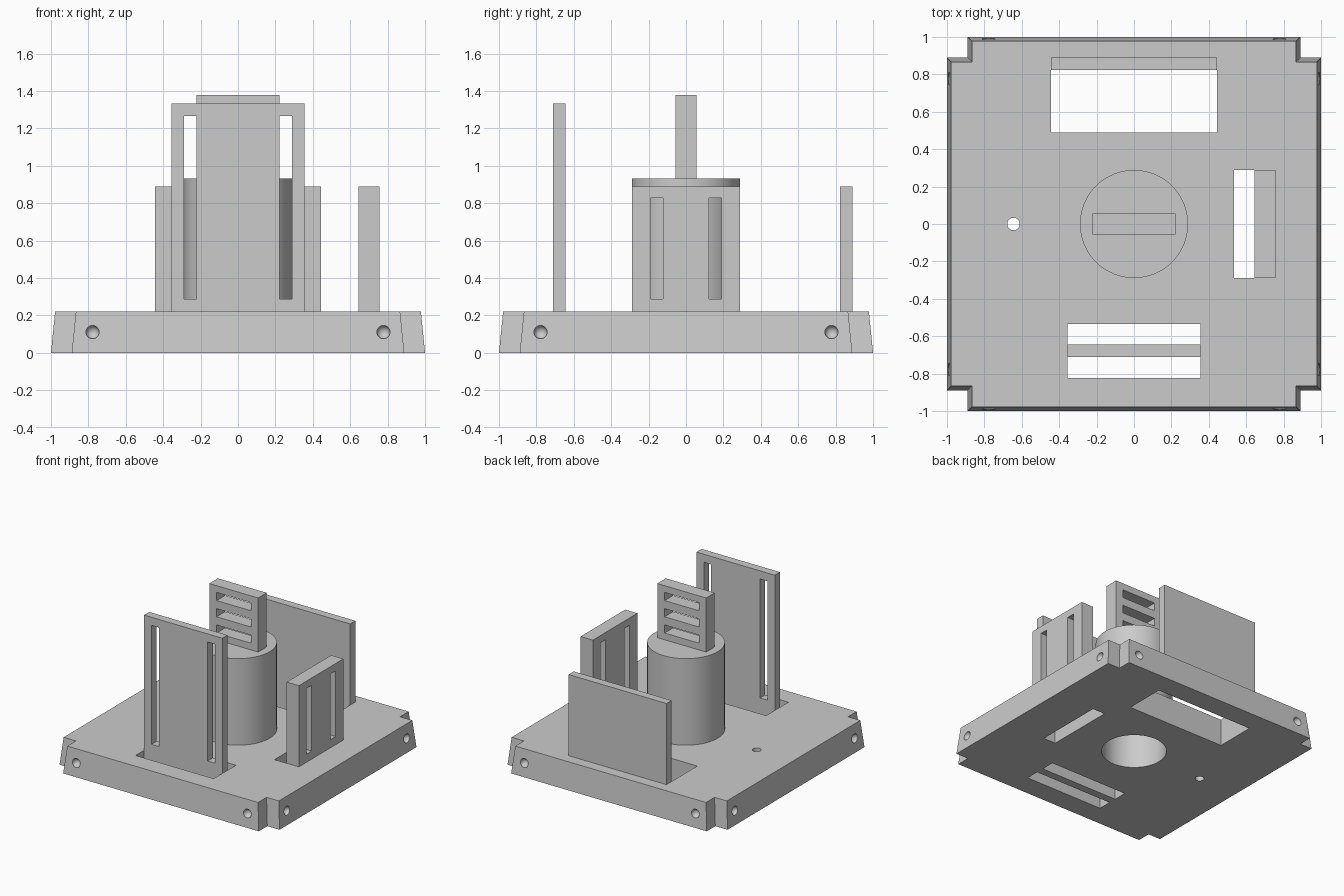
import bpy, bmesh, math
from mathutils import Matrix, Vector

U = 1 / 45  # design unit: the base is 90 units wide

cube = bpy.data.objects.get("Cube")
if cube:
    bpy.data.objects.remove(cube, do_unlink=True)

grey = bpy.data.materials.new("light_grey")
grey.use_nodes = True
grey.diffuse_color = (0.6, 0.6, 0.6, 1)
grey.node_tree.nodes["Principled BSDF"].inputs["Base Color"].default_value = (0.6, 0.6, 0.6, 1)


def add_box(bm, x0, x1, y0, y1, z0, z1):
    size = Matrix.Diagonal((x1 - x0, y1 - y0, z1 - z0, 1))
    centre = Matrix.Translation(((x0 + x1) / 2, (y0 + y1) / 2, (z0 + z1) / 2))
    bmesh.ops.create_cube(bm, size=1, matrix=centre @ size)


def add_cylinder(bm, x, y, r, z0, z1, segments=64):
    bmesh.ops.create_cone(bm, cap_ends=True, segments=segments, radius1=r, radius2=r,
                          depth=z1 - z0, matrix=Matrix.Translation((x, y, (z0 + z1) / 2)))


def make_object(name, bm):
    bmesh.ops.scale(bm, vec=(U, U, U), verts=bm.verts)
    bmesh.ops.recalc_face_normals(bm, faces=bm.faces)
    mesh = bpy.data.meshes.new(name)
    bm.to_mesh(mesh)
    bm.free()
    mesh.materials.append(grey)
    obj = bpy.data.objects.new(name, mesh)
    bpy.context.collection.objects.link(obj)
    return obj


def select(obj):
    bpy.ops.object.select_all(action='DESELECT')
    obj.select_set(True)
    bpy.context.view_layer.objects.active = obj


def cut(obj, cutter_bm):
    cutter = make_object(obj.name + "_cutter", cutter_bm)
    cutter.hide_render = True
    mod = obj.modifiers.new("cut", 'BOOLEAN')
    mod.operation = 'DIFFERENCE'
    mod.solver = 'EXACT'
    mod.object = cutter
    select(obj)
    bpy.ops.object.modifier_apply(modifier="cut")
    bpy.data.objects.remove(cutter, do_unlink=True)


def smooth(obj):
    select(obj)
    bpy.ops.object.shade_smooth_by_angle(angle=math.radians(30))


def slotted_panel(name, box, slots=()):
    bm = bmesh.new()
    add_box(bm, *box)
    obj = make_object(name, bm)
    if slots:
        cutter = bmesh.new()
        for slot in slots:
            add_box(cutter, *slot)
        cut(obj, cutter)
    return obj


# Tapered base with notched corners
def outline(outer, notch, z):
    pts = []
    for turn in range(4):
        rot = Matrix.Rotation(turn * math.pi / 2, 3, 'Z')
        pts += [rot @ Vector(p) for p in ((outer, notch, z), (notch, notch, z), (notch, outer, z))]
    return pts


bm = bmesh.new()
bottom = [bm.verts.new(p) for p in outline(45, 40, 0)]
top = [bm.verts.new(p) for p in outline(44, 39, 10)]
bm.faces.new(bottom[::-1])
bm.faces.new(top)
for i in range(len(top)):
    j = (i + 1) % len(top)
    bm.faces.new((bottom[i], bottom[j], top[j], top[i]))
base = make_object("base", bm)

# Openings through the base, and round dimples on its sides
cutter = bmesh.new()
add_box(cutter, -16, 16, -37, -32, -1, 11)
add_box(cutter, -16, 16, -29, -24, -1, 11)
add_box(cutter, -20, 20, 22, 37, -1, 11)
add_box(cutter, 24, 29, -13, 13, -1, 11)
add_cylinder(cutter, -29, 0, 1.5, -1, 11, 32)
add_cylinder(cutter, 0, 0, 11, -1, 11)
for turn in range(4):
    rot = Matrix.Rotation(turn * math.pi / 2, 4, 'Z')
    for side in (-35, 35):
        bmesh.ops.create_uvsphere(cutter, u_segments=24, v_segments=12, radius=1.6,
                                  matrix=rot @ Matrix.Translation((side, -44.5, 5)))
cut(base, cutter)
smooth(base)

# Hollow central drum, open underneath
bm = bmesh.new()
add_cylinder(bm, 0, 0, 13, 10, 42)
drum = make_object("drum", bm)
cutter = bmesh.new()
add_cylinder(cutter, 0, 0, 11, 9, 40)
cut(drum, cutter)
smooth(drum)

# Blade on the drum with three horizontal slots
slotted_panel("drum_blade", (-10, 10, -2.5, 2.5, 42, 62),
              [(-7, 7, -4, 4, z, z + 3) for z in (44.5, 50.5, 56.5)])

# Upright panels
slotted_panel("front_panel", (-16, 16, -32, -29, 10, 60),
              [(x, x + 3, -34, -27, 13, 57) for x in (-13, 10)])
slotted_panel("left_panel", (29, 34, -13, 13, 10, 40),
              [(27, 36, y, y + 3, 13, 37.3) for y in (-8.5, 5.5)])
slotted_panel("back_panel", (-20, 20, 37, 40, 10, 40))
